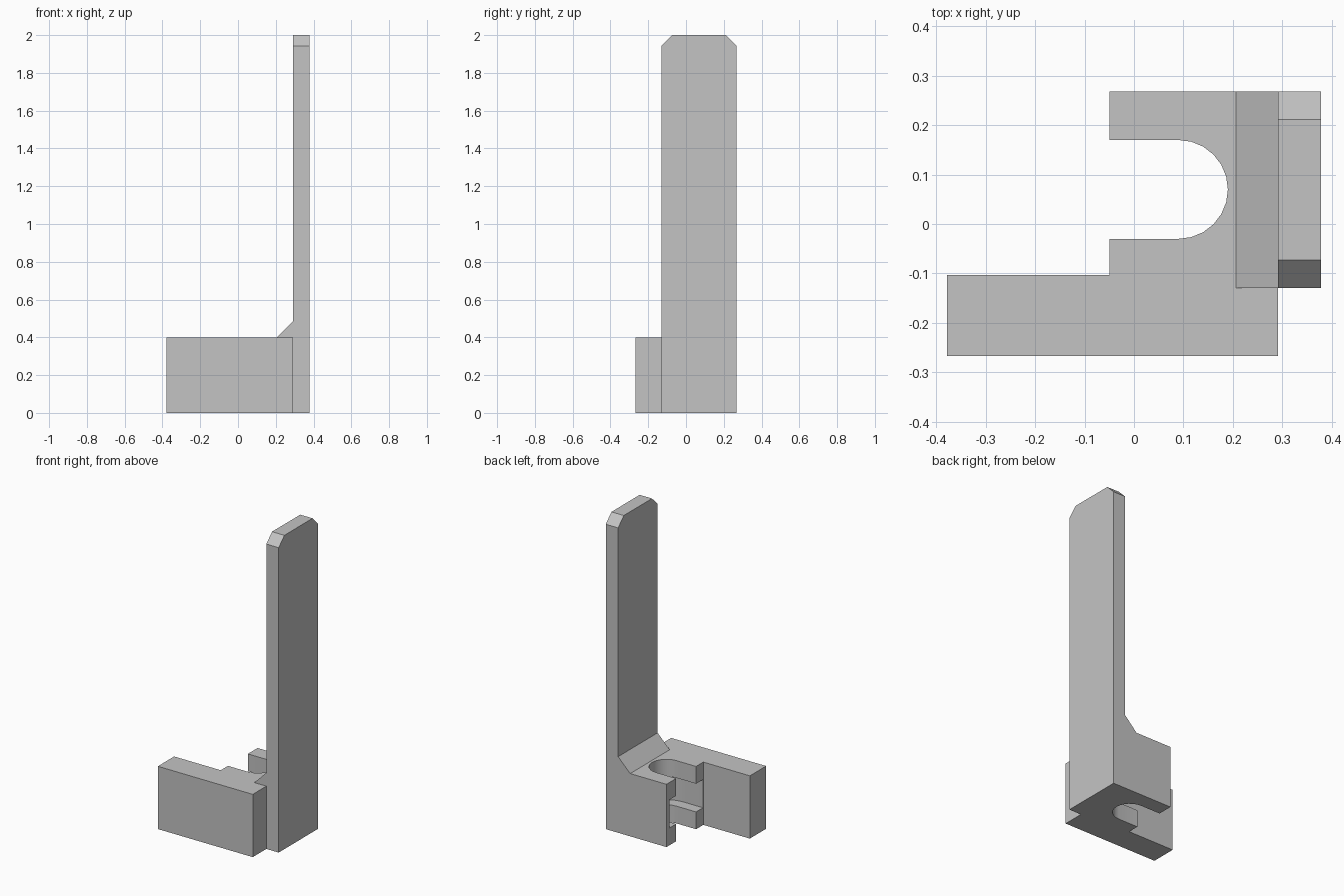
import bpy
from math import sin, cos, pi, radians
from mathutils import Vector

if "Cube" in bpy.data.objects:
    bpy.data.objects.remove(bpy.data.objects["Cube"], do_unlink=True)

grey = bpy.data.materials.new("plain grey")
grey.use_nodes = True
grey.diffuse_color = (0.55, 0.55, 0.55, 1)
grey.node_tree.nodes["Principled BSDF"].inputs["Base Color"].default_value = (0.55, 0.55, 0.55, 1)


def prism(name, profile, axis, start, end):
    """Extrude a 2D profile along the named axis."""
    place = {"x": lambda a, b, t: (t, a, b),
             "y": lambda a, b, t: (a, t, b),
             "z": lambda a, b, t: (a, b, t)}[axis]
    n = len(profile)
    verts = [place(a, b, t) for t in (start, end) for a, b in profile]
    faces = [list(range(n))[::-1], list(range(n, 2 * n))]
    faces += [[i, (i + 1) % n, n + (i + 1) % n, n + i] for i in range(n)]
    if axis == "y":  # this axis order mirrors the winding
        faces = [f[::-1] for f in faces]
    mesh = bpy.data.meshes.new(name)
    mesh.from_pydata([Vector(v) for v in verts], [], faces)
    mesh.materials.append(grey)
    obj = bpy.data.objects.new(name, mesh)
    bpy.context.collection.objects.link(obj)
    return obj


def slot_profile(open_x, centre_x, centre_y, radius, steps=12):
    """U shape, open towards -x and rounded towards +x."""
    arc = [(centre_x + radius * sin(pi * i / steps),
            centre_y - radius * cos(pi * i / steps)) for i in range(steps + 1)]
    return [(open_x, centre_y + radius), (open_x, centre_y - radius)] + arc


def cut(target, cutter):
    cutter.hide_render = True
    mod = target.modifiers.new("cut", "BOOLEAN")
    mod.operation = "DIFFERENCE"
    mod.solver = "EXACT"
    mod.object = cutter
    bpy.context.view_layer.objects.active = target
    bpy.ops.object.modifier_apply(modifier=mod.name)
    bpy.data.objects.remove(cutter, do_unlink=True)


# Base block with its long front arm
left, step, right = -0.378, -0.05, 0.291
front, arm_back, back = -0.267, -0.103, 0.268
base_top = 0.4
base = prism("base_block", [(left, front), (right, front), (right, back),
                            (step, back), (step, arm_back), (left, arm_back)],
             "z", 0, base_top)

# Through slot and the wider pocket hidden halfway up
cut(base, prism("slot_cutter", slot_profile(-0.2, 0.09, 0.07, 0.1), "z", -0.1, 0.6))
cut(base, prism("pocket_cutter", slot_profile(-0.2, 0.09, 0.07, 0.17), "z", 0.11, 0.29))

# Tall upright plate with clipped top corners
plate_front, height, clip = -0.13, 2.0, 0.057
prism("upright_plate", [(plate_front, 0), (back, 0), (back, height - clip),
                        (back - clip, height), (plate_front + clip, height),
                        (plate_front, height - clip)], "x", right, 0.378)

# Sloped brace where the plate meets the base
prism("corner_brace", [(0.206, base_top), (right, base_top), (right, 0.485)],
      "y", plate_front, back)

bpy.ops.object.select_all(action="DESELECT")
base.select_set(True)
bpy.context.view_layer.objects.active = base
bpy.ops.object.shade_smooth_by_angle(angle=radians(30))
